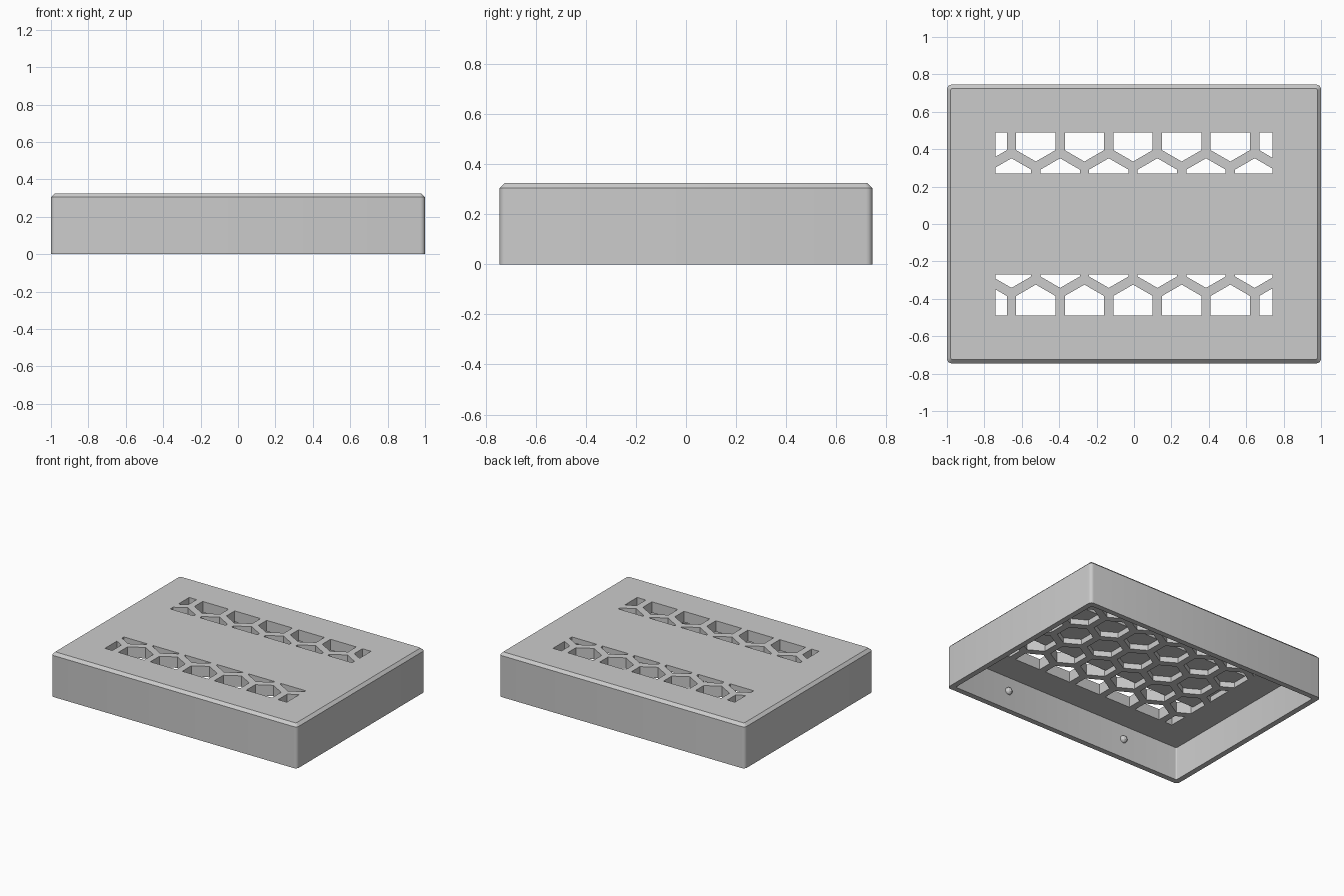
import bpy, bmesh, math
from mathutils import Vector

if "Cube" in bpy.data.objects:
    bpy.data.objects.remove(bpy.data.objects["Cube"])

HALF_X, HALF_Y, HEIGHT = 1.0, 0.745, 0.325
WALL, CHAMFER = 0.04, 0.02
CEILING, POCKET_TOP = 0.245, 0.285
PITCH, FLAT = 0.26, 0.21
GRILLE_X, GRILLE_Y, COVER_Y = 0.74, 0.49, 0.27

grey = bpy.data.materials.new("light grey plastic")
grey.use_nodes = True
grey.diffuse_color = (0.6, 0.6, 0.6, 1)
grey.node_tree.nodes["Principled BSDF"].inputs["Base Color"].default_value = (0.6, 0.6, 0.6, 1)


def make_object(name, bm):
    mesh = bpy.data.meshes.new(name)
    bm.to_mesh(mesh)
    bm.free()
    mesh.materials.append(grey)
    bpy.context.collection.objects.link(bpy.data.objects.new(name, mesh))


def rounded_ring(bm, inset, z, radius, steps=4):
    """Loop of vertices around a rounded rectangle."""
    verts = []
    for quarter, (sx, sy) in enumerate([(1, 1), (-1, 1), (-1, -1), (1, -1)]):
        cx = sx * (HALF_X - inset - radius)
        cy = sy * (HALF_Y - inset - radius)
        for i in range(steps + 1):
            a = (quarter + i / steps) * math.pi / 2
            verts.append(bm.verts.new((cx + radius * math.cos(a), cy + radius * math.sin(a), z)))
    return verts


def bridge(bm, a, b):
    """Wall of quads between two matching loops."""
    for i in range(len(a)):
        j = (i + 1) % len(a)
        bm.faces.new((a[i], a[j], b[j], b[i]))


def clip(points, axis, limit, sign):
    """Keep the part of a polygon where sign * coordinate <= sign * limit."""
    kept = []
    for p, q in zip(points, points[1:] + points[:1]):
        dp, dq = sign * (p[axis] - limit), sign * (q[axis] - limit)
        if dp <= 0:
            kept.append(p)
        if dp * dq < 0:
            kept.append(p.lerp(q, dp / (dp - dq)))
    return kept


def honeycomb(low, high):
    """Hexagon outlines clipped to a band of y."""
    shapes = []
    for row in range(-2, 3):
        cy = 0.005 + row * PITCH * math.sqrt(3) / 2
        for col in range(-4, 5):
            cx = -0.005 + PITCH * (col + 0.5 * (row % 2))
            shape = [Vector((cx, cy)) + FLAT / math.sqrt(3) *
                     Vector((math.sin(k * math.pi / 3), math.cos(k * math.pi / 3)))
                     for k in range(6)]
            for axis, limit, sign in [(0, GRILLE_X, 1), (0, -GRILLE_X, -1),
                                      (1, high, 1), (1, low, -1)]:
                shape = clip(shape, axis, limit, sign)
            if len(shape) > 2:
                shapes.append(shape)
    return shapes


def loop_at(bm, shape, z):
    return [bm.verts.new((p.x, p.y, z)) for p in shape]


def plate(bm, outline, holes):
    """Flat face inside an outline, with holes left open."""
    edges = []
    for loop in [outline] + holes:
        for p, q in zip(loop, loop[1:] + loop[:1]):
            edges.append(bm.edges.get((p, q)) or bm.edges.new((p, q)))
    bmesh.ops.triangle_fill(bm, use_beauty=True, edges=edges, normal=(0, 0, 1))


# Hollow lid shell with chamfered top edge
bm = bmesh.new()
rings = [rounded_ring(bm, WALL, CEILING, 0.01),
         rounded_ring(bm, WALL, 0, 0.01),
         rounded_ring(bm, 0, 0, 0.025),
         rounded_ring(bm, 0, HEIGHT - CHAMFER, 0.025),
         rounded_ring(bm, CHAMFER, HEIGHT, 0.01)]
for a, b in zip(rings, rings[1:]):
    bridge(bm, a, b)

# Underside honeycomb and the vents that open through the top
ceiling_holes, top_holes = [], []
for shape in honeycomb(-GRILLE_Y, GRILLE_Y):
    ceiling_holes.append(loop_at(bm, shape, CEILING))
    bridge(bm, ceiling_holes[-1], loop_at(bm, shape, POCKET_TOP))
for shape in honeycomb(-GRILLE_Y, -COVER_Y) + honeycomb(COVER_Y, GRILLE_Y):
    top_holes.append(loop_at(bm, shape, HEIGHT))
    bridge(bm, top_holes[-1], loop_at(bm, shape, POCKET_TOP))
plate(bm, rings[0], ceiling_holes)
plate(bm, rings[-1], top_holes)
bmesh.ops.recalc_face_normals(bm, faces=bm.faces)

# Closed ends of the pockets under the central strip
for shape in honeycomb(-COVER_Y, COVER_Y):
    floor = bm.faces.new(loop_at(bm, shape, POCKET_TOP))
    floor.normal_update()
    if floor.normal.z > 0:
        floor.normal_flip()

# Smooth the rounded corners, keep the other edges sharp
for face in bm.faces:
    face.smooth = True
for edge in bm.edges:
    edge.smooth = edge.calc_face_angle(math.pi) < math.radians(30)
make_object("lid_shell", bm)

# Snap bumps on the inner long walls
for side, sy in (("front", -1), ("back", 1)):
    for hand, sx in (("left", 1), ("right", -1)):
        bm = bmesh.new()
        bmesh.ops.create_uvsphere(bm, u_segments=12, v_segments=8, radius=0.027)
        bmesh.ops.translate(bm, verts=bm.verts, vec=(sx * 0.5, sy * (HALF_Y - WALL), 0.14))
        make_object(f"{side}_{hand}_snap_bump", bm)
